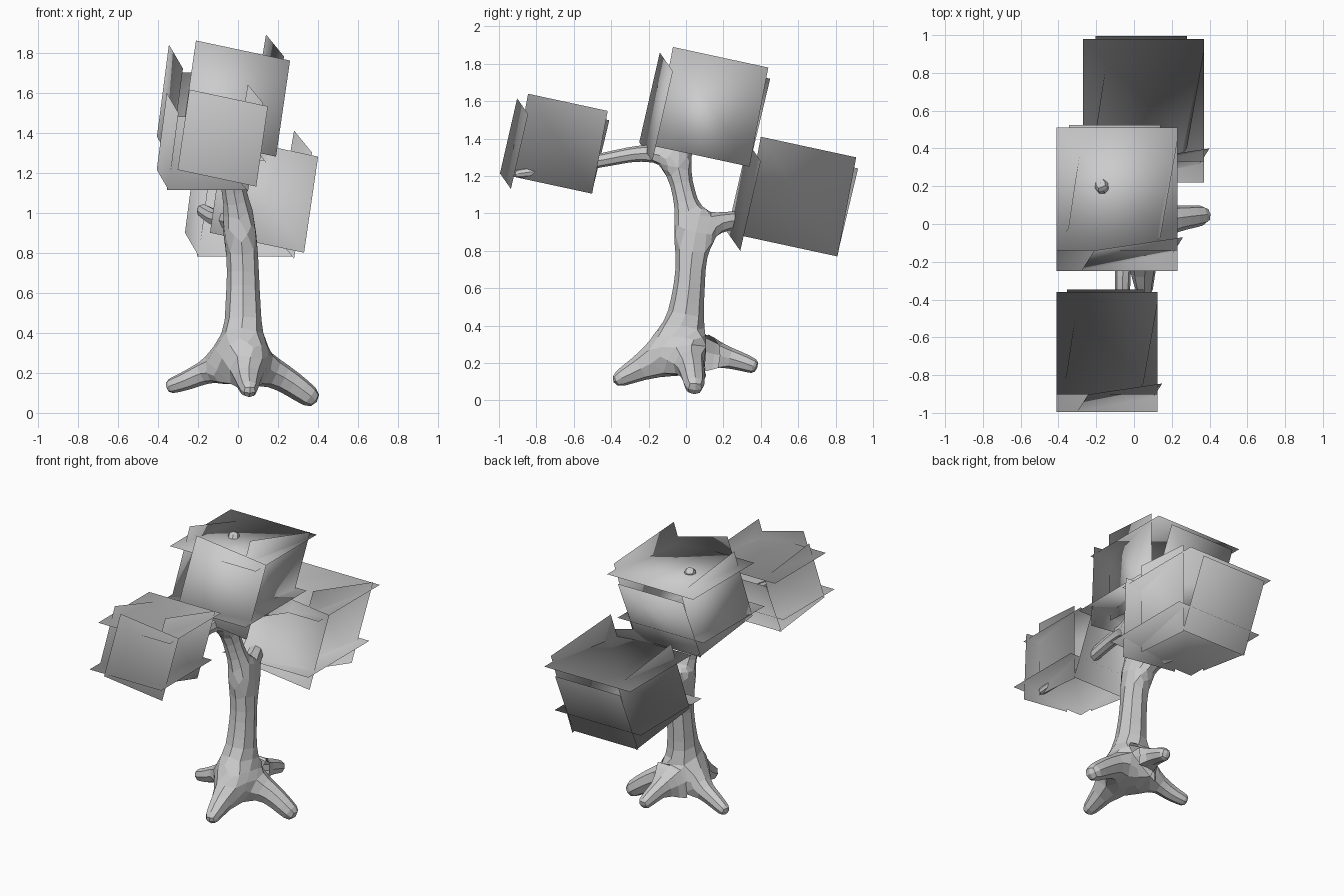
import bpy
from mathutils import Vector

if "Cube" in bpy.data.objects:
    bpy.data.objects.remove(bpy.data.objects["Cube"])

# --- Trunk, roots and branches: one skeleton thickened by a skin modifier ---
points, radii, edges = [], [], []


def limb(start, path):
    """Chain (x, y, z, radius) points on from an existing point; return the last index."""
    prev = start
    for x, y, z, r in path:
        points.append((x, y, z))
        radii.append(r)
        if prev is not None:
            edges.append((prev, len(points) - 1))
        prev = len(points) - 1
    return prev


base = limb(None, [(.02, -.01, .26, .12)])
fork_low = limb(base, [(.025, -.01, .42, .105), (.025, .02, .62, .09), (.025, .035, .92, .078)])
fork_high = limb(fork_low, [(-.02, -.01, 1.10, .065), (-.05, -.06, 1.32, .06)])

# branches into the top, back and front foliage
limb(fork_high, [(-.09, .03, 1.46, .05), (-.14, .13, 1.61, .045), (-.18, .22, 1.765, .04)])
limb(fork_low, [(-.03, .22, .96, .055), (-.11, .38, .97, .045), (-.19, .54, 1.02, .035)])
limb(fork_high, [(-.06, -.27, 1.32, .045), (-.06, -.50, 1.275, .04),
                 (-.03, -.72, 1.235, .035), (-.02, -.92, 1.21, .025)])

# four roots
limb(base, [(.22, .03, .18, .075), (.32, .04, .11, .065), (.40, .05, .05, .055)])
limb(base, [(-.15, .03, .21, .065), (-.26, .05, .16, .052), (-.36, .08, .125, .038)])
limb(base, [(.05, -.20, .20, .085), (.05, -.31, .14, .06), (.06, -.395, .095, .04)])
limb(base, [(.04, .19, .24, .065), (.05, .29, .21, .055), (.06, .385, .175, .04)])

mesh = bpy.data.meshes.new("trunk")
mesh.from_pydata(points, edges, [])
trunk = bpy.data.objects.new("trunk", mesh)
bpy.context.collection.objects.link(trunk)
trunk.modifiers.new("Skin", 'SKIN')
for sv, r in zip(mesh.skin_vertices[0].data, radii):
    sv.radius = (r, r)
mesh.skin_vertices[0].data[base].use_root = True
sub = trunk.modifiers.new("Subdivision", 'SUBSURF')
sub.levels = sub.render_levels = 1

# --- Foliage: a loose box of six leaf cards, each a corner and two edges ---
cards = [
    ((-.21, -.14, 1.86), (.47, .07, -.10), (-.07, -.11, -.48)),    # front
    ((.14, -.07, 1.89), (.09, .51, -.11), (-.09, -.10, -.53)),     # right
    ((-.345, -.02, 1.84), (.07, .47, -.12), (-.06, -.11, -.46)),   # left
    ((-.345, .525, 1.70), (.485, 0, 0), (0, -.195, -.44)),         # back
    ((-.41, -.14, 1.735), (.64, 0, 0), (0, .65, 0)),               # top
    ((-.41, -.25, 1.40), (.64, 0, 0), (0, .65, 0)),                # bottom
]
pivot = Vector((-.41, .51, 1.89))
crown_middle = Vector((-.07, .12, 1.45))


def foliage(name, corner, scale):
    verts, faces = [], []
    middle = Vector((-.09, .14, 1.56))
    for o, u, v in cards:
        o, u, v = Vector(o), Vector(u), Vector(v)
        quad = [o, o + v, o + u + v, o + u]
        # turn each card outward
        if v.cross(u).dot(o + (u + v) / 2 - middle) < 0:
            quad.reverse()
        n = len(verts)
        verts += [Vector(corner) + (p - pivot) * scale for p in quad]
        faces.append((n, n + 1, n + 2, n + 3))
    me = bpy.data.meshes.new(name)
    me.from_pydata(verts, [], faces)
    # soft crown shading: normals radiate from the middle of the whole crown
    me.shade_smooth()
    me.normals_split_custom_set_from_vertices([(p - crown_middle).normalized() for p in verts])
    bpy.context.collection.objects.link(bpy.data.objects.new(name, me))


foliage("foliage_top", (-.41, .51, 1.89), 1.0)
foliage("foliage_back", (-.27, .98, 1.41), 1.0)
foliage("foliage_front", (-.41, -.36, 1.64), .835)
